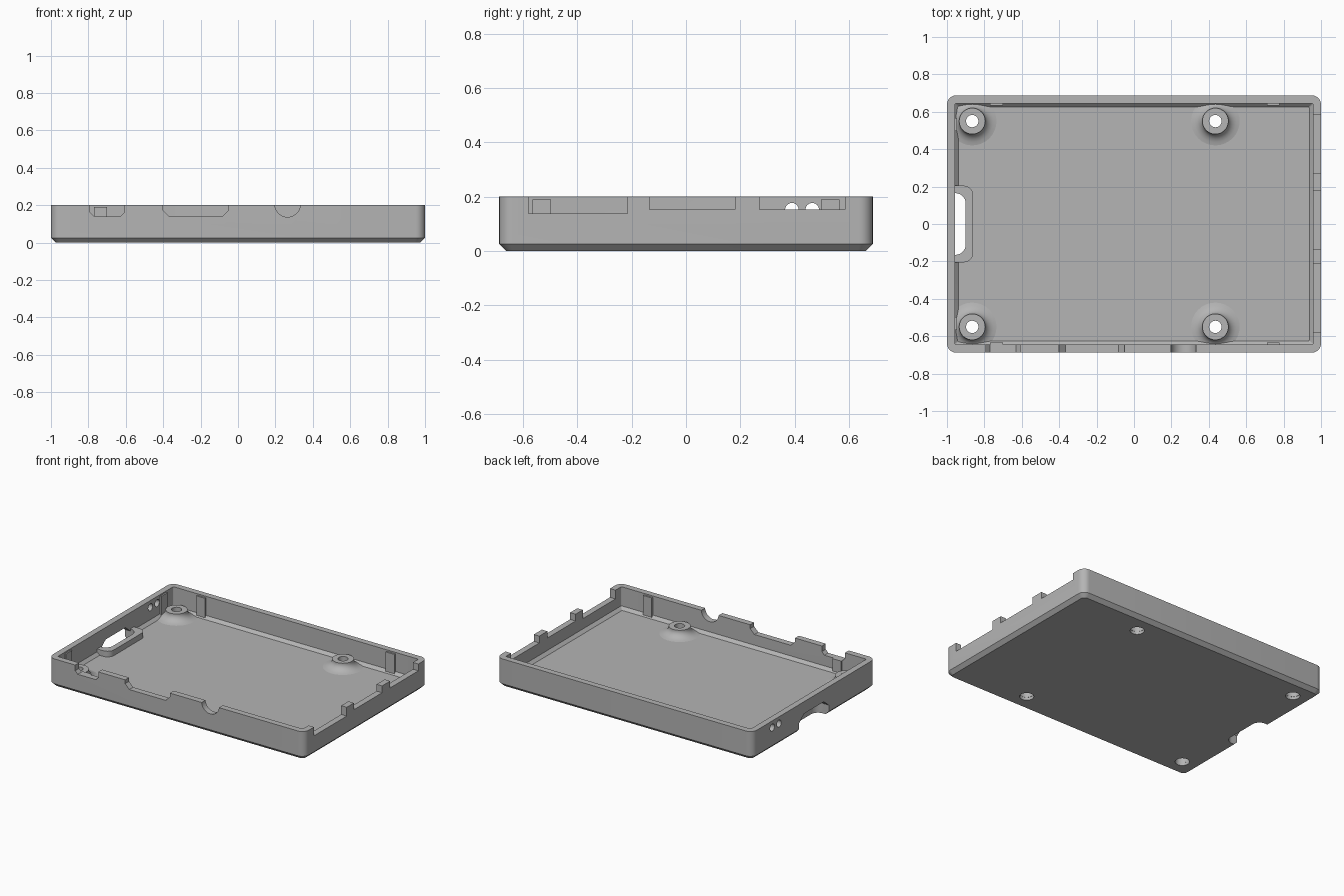
import bpy, bmesh
from math import cos, sin, pi, radians

cube = bpy.data.objects.get("Cube")
if cube:
    bpy.data.objects.remove(cube, do_unlink=True)

GREY = (0.46, 0.46, 0.46, 1)
grey = bpy.data.materials.new("light grey plastic")
grey.use_nodes = True
grey.diffuse_color = GREY
grey.node_tree.nodes["Principled BSDF"].inputs["Base Color"].default_value = GREY

FLOOR, TOP = 0.045, 0.2
HALF_Y = 0.688


def finish(bm, name):
    bmesh.ops.recalc_face_normals(bm, faces=bm.faces)
    mesh = bpy.data.meshes.new(name)
    bm.to_mesh(mesh)
    bm.free()
    mesh.materials.append(grey)
    obj = bpy.data.objects.new(name, mesh)
    bpy.context.collection.objects.link(obj)
    return obj


def loft(name, rings, cap=True, closed=False):
    """Skin matching rings of points into one solid."""
    bm = bmesh.new()
    loops = [[bm.verts.new(p) for p in ring] for ring in rings]
    pairs = list(zip(loops, loops[1:]))
    if closed:
        pairs.append((loops[-1], loops[0]))
    for a, b in pairs:
        for i in range(len(a)):
            j = (i + 1) % len(a)
            bm.faces.new((a[i], a[j], b[j], b[i]))
    if cap:
        bm.faces.new(loops[0])
        bm.faces.new(loops[-1])
    return finish(bm, name)


def prism(name, outline, axis, lo, hi):
    """Extrude a flat outline along one axis."""
    place = {"x": lambda a, b, d: (d, a, b),
             "y": lambda a, b, d: (a, d, b),
             "z": lambda a, b, d: (a, b, d)}[axis]
    return loft(name, [[place(a, b, d) for a, b in outline] for d in (lo, hi)])


def arc(cx, cy, r, start, end, steps=8):
    angles = [radians(start + (end - start) * i / steps) for i in range(steps + 1)]
    return [(cx + r * cos(t), cy + r * sin(t)) for t in angles]


def rounded_ring(inset, r, z):
    pts = []
    for k, (sx, sy) in enumerate(((1, 1), (-1, 1), (-1, -1), (1, -1))):
        pts += arc(sx * (1 - inset - r), sy * (HALF_Y - inset - r), r, 90 * k, 90 * k + 90)
    return [(x, y, z) for x, y in pts]


def box(a0, a1, b0, b1):
    return [(a0, b0), (a1, b0), (a1, b1), (a0, b1)]


def bevelled_notch(x0, x1, z, c):
    return [(x0, 0.25), (x0, z + c), (x0 + c, z), (x1 - c, z), (x1, z + c), (x1, 0.25)]


def cut(target, cutter):
    mod = target.modifiers.new("cut", "BOOLEAN")
    mod.operation = "DIFFERENCE"
    mod.solver = "EXACT"
    mod.object = cutter
    bpy.context.view_layer.objects.active = target
    bpy.ops.object.modifier_apply(modifier=mod.name)
    bpy.data.objects.remove(cutter, do_unlink=True)


def smooth(obj, angle=30):
    bpy.ops.object.select_all(action="DESELECT")
    obj.select_set(True)
    bpy.context.view_layer.objects.active = obj
    bpy.ops.object.shade_smooth_by_angle(angle=radians(angle))


# Tray: bevelled underside, rounded walls, bevelled cavity floor
tray = loft("tray", [
    rounded_ring(0.025, 0.03, 0), rounded_ring(0, 0.05, 0.025),
    rounded_ring(0, 0.05, TOP), rounded_ring(0.043, 0.008, TOP),
    rounded_ring(0.043, 0.008, FLOOR + 0.02), rounded_ring(0.063, 0.005, FLOOR)])

# Port notches in the front wall
front = (-0.75, -0.6)
round_port = [(0.333, 0.25)] + arc(0.265, 0.205, 0.068, 0, -180, 20) + [(0.197, 0.25)]
for outline in (bevelled_notch(-0.79, -0.61, 0.14, 0.02),
                bevelled_notch(-0.40, -0.05, 0.14, 0.033), round_port):
    cut(tray, prism("port_cutter", outline, "y", *front))

# Port notches in the left wall
for y0, y1, z in ((-0.58, -0.215, 0.138), (-0.135, 0.18, 0.152), (0.27, 0.585, 0.152)):
    cut(tray, prism("port_cutter", box(y0, y1, z, 0.25), "x", 0.9, 1.1))

# Small round holes in the right wall
for y in (0.39, 0.465):
    cut(tray, prism("light_hole_cutter", arc(y, 0.152, 0.025, 0, 345, 23), "x", -1.1, -0.9))

# Card slot through the right wall and floor
slot_end = arc(-0.955, -0.11, 0.055, -90, 0) + arc(-0.955, 0.11, 0.055, 0, 90)
cut(tray, prism("slot_cutter", [(-1.1, -0.165)] + slot_end + [(-1.1, 0.165)], "z", -0.1, 0.07))
cut(tray, prism("slot_cutter", [(-0.165, 0.03), (0.165, 0.03), (0.165, 0.07),
                                (0.11, 0.115), (-0.11, 0.115), (-0.165, 0.07)], "x", -1.1, -0.94))

# Raised rim around the card slot
rim = [(-0.965, -0.205)] + arc(-0.91, -0.155, 0.05, -90, 0) + arc(-0.91, 0.155, 0.05, 0, 90)
rim += [(-0.965, 0.205), (-0.965, 0.165)] + slot_end[::-1] + [(-0.965, -0.165)]
smooth(prism("slot_rim", rim, "z", 0.03, 0.085))

# Hollow screw posts with flared feet
post_profile = [(0.045, 0.02), (0.13, 0.02), (0.13, FLOOR), (0.112, 0.049), (0.096, 0.056),
                (0.083, 0.066), (0.074, 0.078), (0.07, 0.09), (0.07, 0.1),
                (0.033, 0.1), (0.033, 0.06), (0.045, 0.06)]
for px, side_x in ((-0.865, "right"), (0.435, "left")):
    for py, side_y in ((-0.55, "front"), (0.55, "back")):
        cut(tray, prism("screw_cutter", arc(px, py, 0.046, 0, 348.75, 31), "z", -0.1, 0.1))
        rings = [[(x, y, z) for x, y in arc(px, py, r, 0, 348.75, 31)] for r, z in post_profile]
        smooth(loft(f"{side_y}_{side_x}_screw_post", rings, cap=False, closed=True))
smooth(tray)

# Snap ribs on the inner walls
for x, side in ((-0.735, "right"), (0.745, "left")):
    for s, wall in ((-1, "front"), (1, "back")):
        top = 0.14 if (s < 0 and x < 0) else 0.19
        ys = sorted((s * 0.633, s * 0.655))
        prism(f"{wall}_{side}_rib", box(x - 0.034, x + 0.034, FLOOR, top), "y", *ys)
for y, wall in ((-0.532, "front"), (0.532, "back")):
    prism(f"side_{wall}_rib", box(y - 0.034, y + 0.034, FLOOR, 0.19), "x", -0.967, -0.947)
